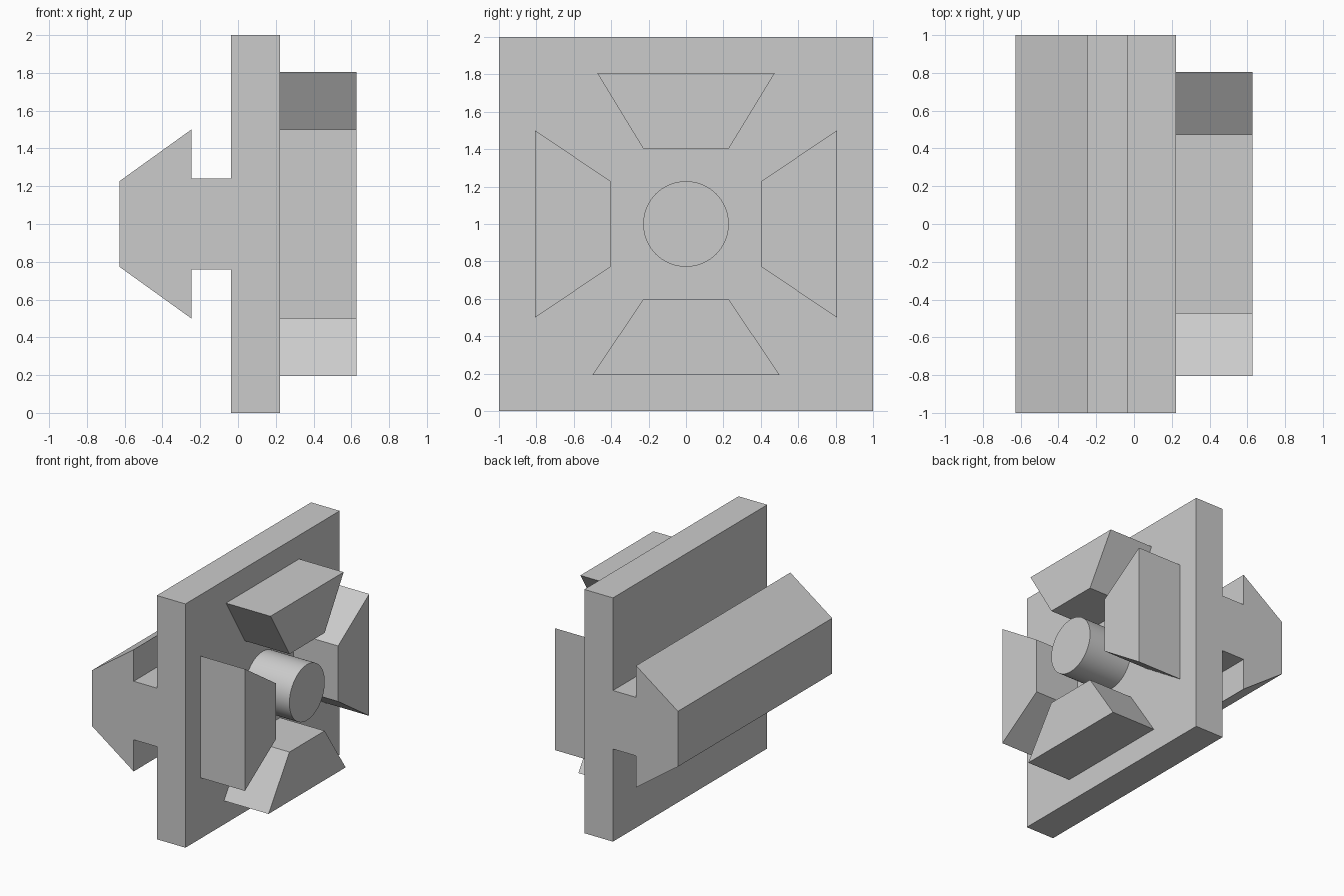
import bpy
import bmesh
from mathutils import Vector

cube = bpy.data.objects.get("Cube")
if cube:
    bpy.data.objects.remove(cube, do_unlink=True)

grey = bpy.data.materials.new("plain grey")
grey.use_nodes = True
colour = (0.6, 0.6, 0.6, 1)
grey.diffuse_color = colour
grey.node_tree.nodes["Principled BSDF"].inputs["Base Color"].default_value = colour

FACE, TIP = 0.223, 0.627   # plate's right face and the ends of the studs
MID = 1.0                  # height of the centre


def extrude(name, points, direction):
    """Make a prism from a closed outline swept along a direction."""
    bm = bmesh.new()
    face = bm.faces.new([bm.verts.new(p) for p in points])
    swept = bmesh.ops.extrude_face_region(bm, geom=[face])["geom"]
    verts = [v for v in swept if isinstance(v, bmesh.types.BMVert)]
    bmesh.ops.translate(bm, verts=verts, vec=Vector(direction))
    bmesh.ops.recalc_face_normals(bm, faces=bm.faces)
    mesh = bpy.data.meshes.new(name)
    bm.to_mesh(mesh)
    bm.free()
    mesh.materials.append(grey)
    obj = bpy.data.objects.new(name, mesh)
    bpy.context.collection.objects.link(obj)
    return obj


# Square plate with the arrow-shaped rail on its left-hand side, one profile
upper = [(FACE, 1), (-0.037, 1), (-0.037, 0.24), (-0.247, 0.24), (-0.247, 0.5), (-0.627, 0.227)]
outline = upper + [(x, -z) for x, z in reversed(upper)]
extrude("plate_and_rail", [(x, -1, MID + z) for x, z in outline], (0, 2, 0))


# Four tapered blocks around the centre, narrow end inwards
def wedge(name, out, across, half_outer, inner=0.402, outer=0.806):
    out, across = Vector(out), Vector(across)
    centre = Vector((FACE, 0, MID))
    corners = [(inner, -0.228), (inner, 0.228), (outer, half_outer), (outer, -half_outer)]
    extrude(name, [centre + out * r + across * s for r, s in corners], (TIP - FACE, 0, 0))


Y, Z = (0, 1, 0), (0, 0, 1)
wedge("top_wedge", Z, Y, 0.474)
wedge("bottom_wedge", (0, 0, -1), Y, 0.5)
wedge("back_wedge", Y, Z, 0.5)
wedge("front_wedge", (0, -1, 0), Z, 0.5)

# Round centre peg
bpy.ops.mesh.primitive_cylinder_add(vertices=64, radius=0.229, depth=TIP - FACE,
                                    location=((FACE + TIP) / 2, 0, MID),
                                    rotation=(0, 1.5708, 0))
peg = bpy.context.object
peg.name = "centre_peg"
peg.data.materials.append(grey)
bpy.ops.object.shade_smooth_by_angle()
